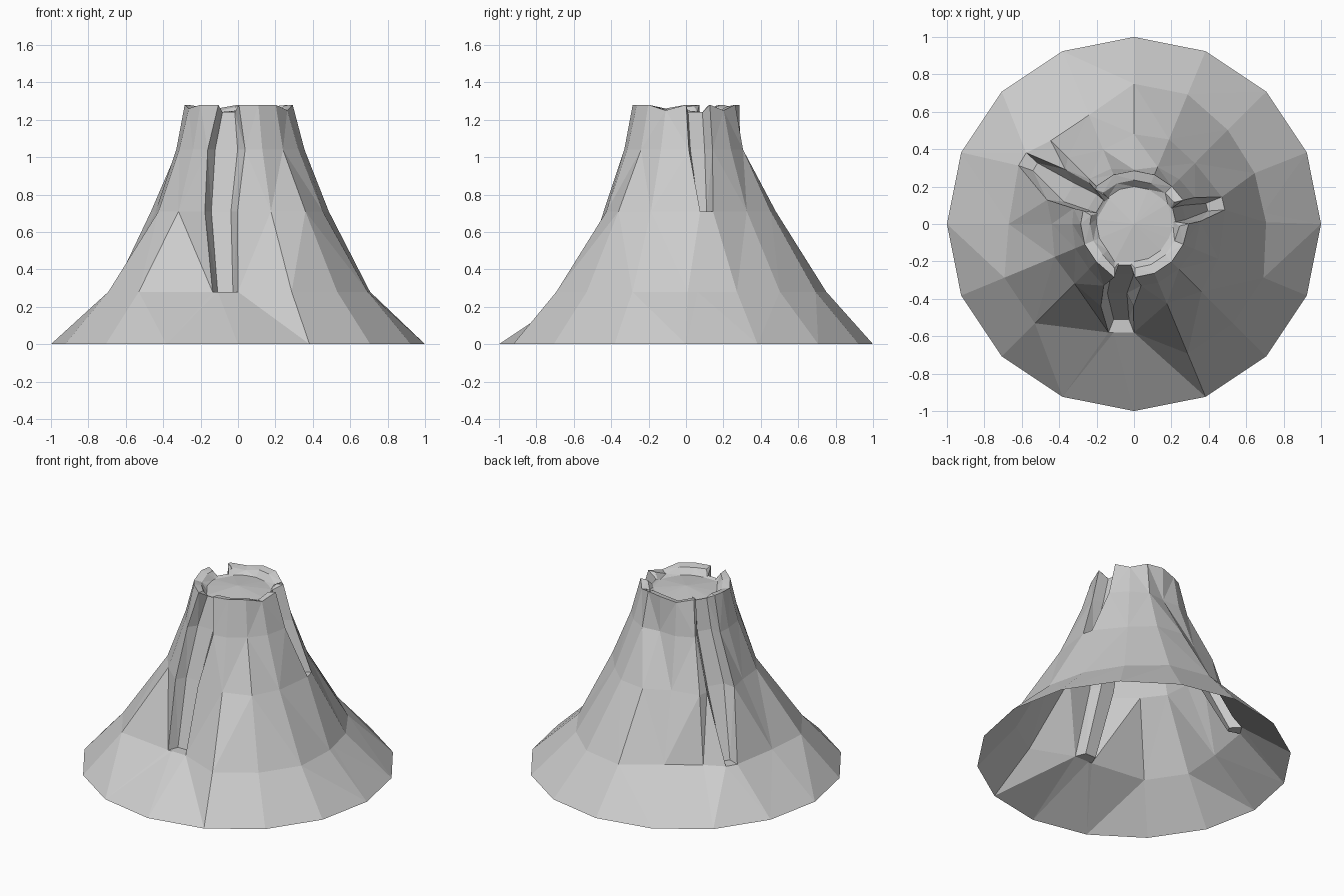
import bpy
import bmesh
from math import radians, cos, sin
from mathutils import Vector

cube = bpy.data.objects.get("Cube")
if cube:
    bpy.data.objects.remove(cube)

# Heights of the slope rings, and the crater's inner sizes
Z_LOW, Z_MID, Z_HIGH, Z_RIM = 0.28, 0.71, 1.04, 1.28
RIM_R, RIM_INNER, PIT_R, PIT_Z = 0.285, 0.235, 0.2, 1.23

# Rock ridges: direction -> radius at the low, mid and high ring, and dip of the rim
RIDGES = {
    45: (0.71, 0.46, 0.34, 0.03),
    67.5: (0.75, 0.49, 0.33, 0),
    90: (0.75, 0.48, 0.29, 0),
    112.5: (0.63, 0.43, 0.32, 0.02),
    135: (0.63, 0.5, 0.34, 0),
    180: (0.67, 0.44, 0.33, 0),
    202.5: (0.75, 0.46, 0.34, 0.02),
    225: (0.75, 0.45, 0.34, 0),
    292.5: (0.75, 0.46, 0.34, 0),
    315: (0.75, 0.51, 0.34, 0),
    337.5: (0.75, 0.49, 0.35, 0.03),
}

# Lava channels: direction, foot angles of edge/floor/edge, and per ring the
# sideways shift, half width and radius
CHANNELS = [
    dict(angle=13, feet=(0, 22.5, 22.5), start=Z_MID, depth=0.09,
         shifts=(-0.015, 0, 0, 0), widths=(0.135, 0.035, 0.065, 0.065),
         radii=(0.69, 0.49, 0.35, 0.285)),
    dict(angle=149, feet=(157.5, 157.5, 157.5), start=Z_LOW, depth=0.08,
         shifts=(0.01, 0.034, 0.015, 0.014), widths=(0.04, 0.095, 0.08, 0.065),
         radii=(0.69, 0.465, 0.32, 0.27)),
    dict(angle=270, feet=(247.5, 270, 292.5), start=Z_LOW, depth=0.07,
         shifts=(-0.068, -0.09, -0.062, -0.05), widths=(0.068, 0.087, 0.1, 0.055),
         radii=(0.58, 0.44, 0.33, 0.285)),
]


def polar(angle, radius, z, side=0.0):
    a = radians(angle)
    return Vector((cos(a) * radius - sin(a) * side, sin(a) * radius + cos(a) * side, z))


def ridge_column(angle):
    """One plain line of points from the foot over the rim into the crater."""
    low, mid, high, dip = RIDGES[angle]
    z_rim = Z_RIM - dip
    p_low, p_mid = polar(angle, low, Z_LOW), polar(angle, mid, Z_MID)
    return [polar(angle, 1, 0), p_low, p_low, p_mid, p_mid,
            polar(angle, high, Z_HIGH), polar(angle, RIM_R, z_rim),
            polar(angle, RIM_INNER, z_rim - 0.01), polar(angle, PIT_R, PIT_Z)]


def channel_columns(ch):
    """Four lines of points: outer edge, two floor lines, outer edge."""
    cols = []
    first, middle, last = ch["feet"]
    for sign, foot in ((-1, first), (-0.6, middle), (0.6, middle), (1, last)):
        is_floor = abs(sign) < 1

        def at(i, z, drop=0.0):
            side = ch["shifts"][i] + sign * ch["widths"][i]
            return polar(ch["angle"], ch["radii"][i] - drop, z, side)

        d = ch["depth"] if is_floor else 0
        d_low = d if ch["start"] == Z_LOW else 0
        rim_z = 1.24 if is_floor else Z_RIM
        rim_drop = 0.065 if is_floor else 0
        inner_drop = 0.075 if is_floor else 0.05
        cols.append([
            polar(foot, 1, 0), at(0, Z_LOW), at(0, Z_LOW, d_low),
            at(1, Z_MID, d_low), at(1, Z_MID, d), at(2, Z_HIGH, d * 0.85),
            at(3, rim_z, rim_drop), at(3, rim_z - 0.006, inner_drop),
            at(3, PIT_Z, 0.085)])
    return cols


# Gather the columns in order around the cone
groups = [(a, None) for a in RIDGES] + [(ch["angle"], ch) for ch in CHANNELS]
columns = []
for angle, ch in sorted(groups, key=lambda g: g[0]):
    columns += channel_columns(ch) if ch else [ridge_column(angle)]

# Skin the columns and close the crater floor
bm = bmesh.new()
grid = [[bm.verts.new(p) for p in col] for col in columns]
crater = bm.verts.new((0, 0, PIT_Z + 0.02))
for c, col in enumerate(grid):
    nxt = grid[(c + 1) % len(grid)]
    for r in range(len(col) - 1):
        bm.faces.new((col[r], nxt[r], nxt[r + 1], col[r + 1]))
    bm.faces.new((col[-1], nxt[-1], crater))
bmesh.ops.remove_doubles(bm, verts=bm.verts, dist=0.0005)
bmesh.ops.triangulate(bm, faces=bm.faces, quad_method='SHORT_EDGE')
bmesh.ops.recalc_face_normals(bm, faces=bm.faces)
if sum(f.normal.z * f.calc_area() for f in bm.faces) < 0:
    bmesh.ops.reverse_faces(bm, faces=bm.faces)

mesh = bpy.data.meshes.new("volcano_cone")
bm.to_mesh(mesh)
bm.free()
cone = bpy.data.objects.new("volcano_cone", mesh)
bpy.context.collection.objects.link(cone)

# Single rock colour
rock = bpy.data.materials.new("grey_rock")
rock.use_nodes = True
colour = (0.6, 0.6, 0.6, 1)
rock.diffuse_color = colour
rock.node_tree.nodes["Principled BSDF"].inputs["Base Color"].default_value = colour
mesh.materials.append(rock)
